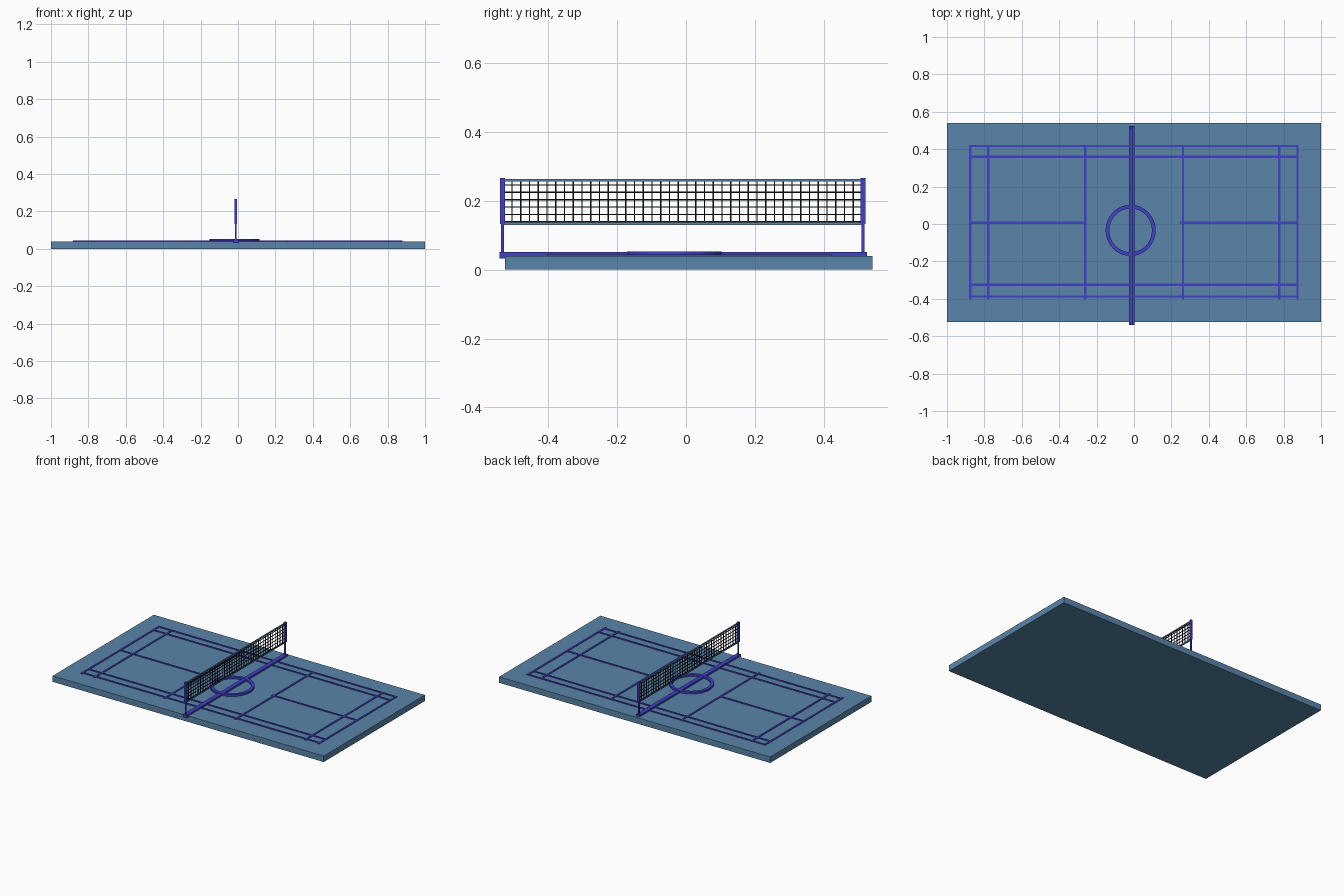
import bpy, bmesh, math
from mathutils import Matrix, Vector

if "Cube" in bpy.data.objects:
    bpy.data.objects.remove(bpy.data.objects["Cube"])


def material(name, color):
    m = bpy.data.materials.new(name)
    m.diffuse_color = (*color, 1)
    m.use_nodes = True
    m.node_tree.nodes["Principled BSDF"].inputs["Base Color"].default_value = m.diffuse_color
    return m


COURT = material("court_blue", (0.10, 0.235, 0.40))
PAINT = material("paint_violet", (0.055, 0.05, 0.58))
BLACK = material("net_black", (0.005, 0.005, 0.005))


def finish(bm, name, mat):
    mesh = bpy.data.meshes.new(name)
    bm.to_mesh(mesh)
    bm.free()
    mesh.materials.append(mat)
    obj = bpy.data.objects.new(name, mesh)
    bpy.context.collection.objects.link(obj)
    return obj


def boxes(name, spans, mat):
    """One object from boxes given as (x0, x1, y0, y1, z0, z1)."""
    bm = bmesh.new()
    for x0, x1, y0, y1, z0, z1 in spans:
        centre = Vector(((x0 + x1) / 2, (y0 + y1) / 2, (z0 + z1) / 2))
        size = (x1 - x0, y1 - y0, z1 - z0, 1)
        bmesh.ops.create_cube(bm, size=1, matrix=Matrix.Translation(centre) @ Matrix.Diagonal(size))
    return finish(bm, name, mat)


# Court slab
boxes("court_slab", [(-1, 1, -0.525, 0.541, 0, 0.04)], COURT)

# Painted court lines
W, Z0, Z1 = 0.006, 0.035, 0.044


def along_x(y, x0, x1):
    return (x0, x1, y - W, y + W, Z0, Z1)


def along_y(x):
    return (x - W, x + W, -0.403, 0.423, Z0, Z1)


boxes("side_lines", [along_x(y, -0.88, 0.88) for y in (-0.387, -0.325, 0.359, 0.417)], PAINT)
boxes("cross_lines", [along_y(x) for x in (-0.875, -0.779, -0.26, 0.262, 0.776, 0.874)], PAINT)
boxes("centre_lines", [along_x(0.007, -0.875, -0.26), along_x(0.007, 0.245, 0.875)], PAINT)

# Raised centre ring
bm = bmesh.new()
N = 32
profile = [(0.117, 0.04), (0.137, 0.04), (0.137, 0.053), (0.117, 0.053)]
rings = []
for i in range(N):
    a = 2 * math.pi * i / N
    rings.append([bm.verts.new((-0.018 + (r - 0.003) * math.cos(a), -0.034 + r * math.sin(a), z))
                  for r, z in profile])
for i in range(N):
    p, q = rings[i], rings[(i + 1) % N]
    for k in range(4):
        n = (k + 1) % 4
        bm.faces.new((p[k], q[k], q[n], p[n]))
bmesh.ops.recalc_face_normals(bm, faces=bm.faces)
finish(bm, "centre_ring", PAINT)

# Base bar under the net
CX = -0.012
boxes("base_bar", [(CX - 0.014, CX + 0.014, -0.541, 0.525, 0.032, 0.051)], PAINT)

# Net posts: slim leg with a wider upper sleeve
for label, y in (("front", -0.533), ("back", 0.514)):
    boxes(label + "_post", [
        (CX - 0.004, CX + 0.004, y - 0.004, y + 0.004, 0.045, 0.135),
        (CX - 0.007, CX + 0.007, y - 0.0075, y + 0.0075, 0.133, 0.266)], PAINT)

# Net tapes
Y0, Y1 = -0.528, 0.509
boxes("net_tapes", [(CX - 0.004, CX + 0.004, Y0, Y1, z - 0.0035, z + 0.0035)
                    for z in (0.133, 0.259)], COURT)

# Net cords
T = 0.0018
cords = [(CX - T, CX + T, Y0, Y1, z - T, z + T)
         for z in [0.139 + 0.0214 * i for i in range(6)]]
for i in range(40):
    y = -0.505 + 0.0254 * i
    cords.append((CX - T, CX + T, y - T, y + T, 0.133, 0.256))
boxes("net_cords", cords, BLACK)
